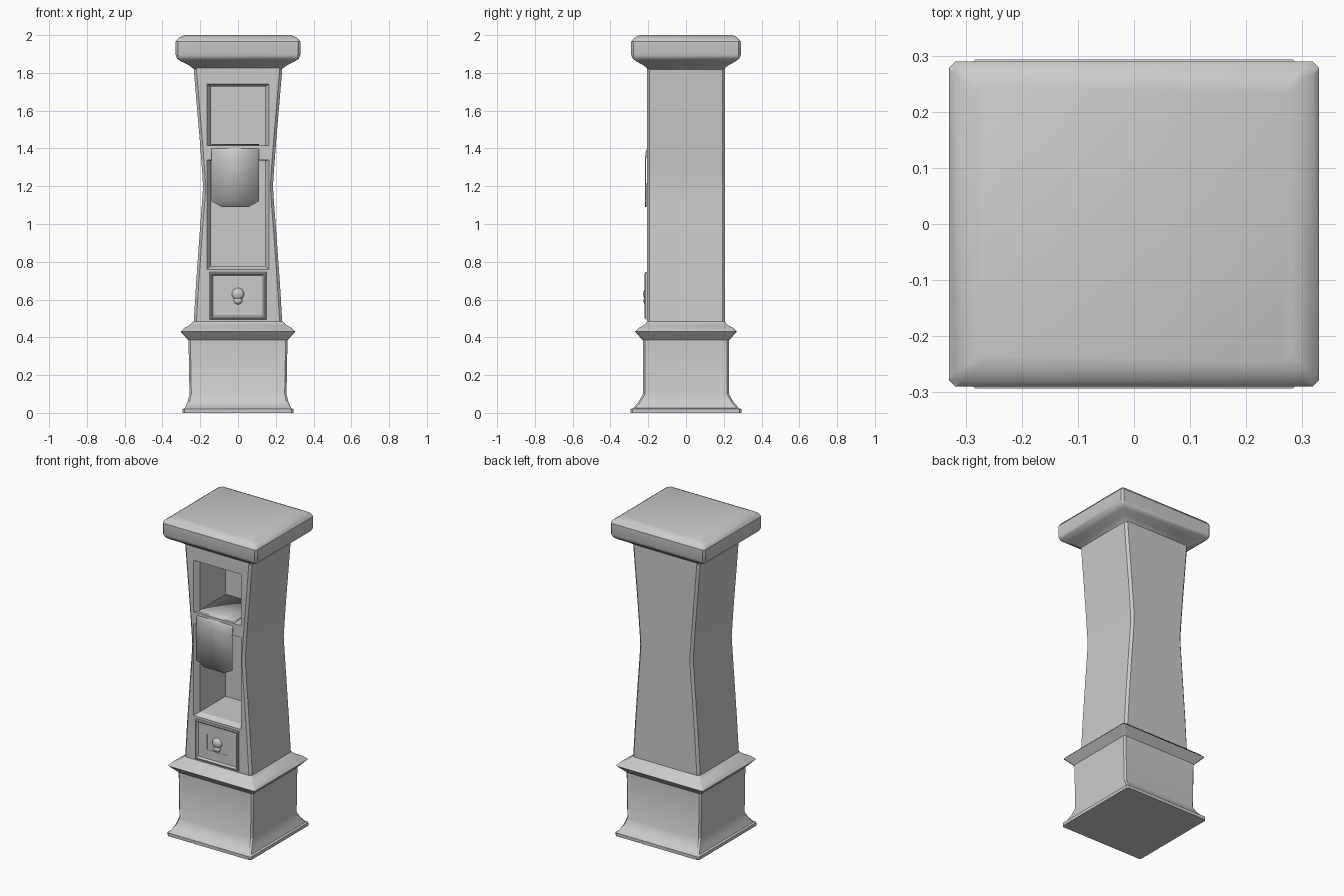
import bpy, bmesh, math

if "Cube" in bpy.data.objects:
    bpy.data.objects.remove(bpy.data.objects["Cube"])


def make(name, verts, faces, smooth=None):
    me = bpy.data.meshes.new(name)
    me.from_pydata(verts, [], faces)
    bm = bmesh.new()
    bm.from_mesh(me)
    bmesh.ops.recalc_face_normals(bm, faces=bm.faces)
    bm.to_mesh(me)
    bm.free()
    ob = bpy.data.objects.new(name, me)
    bpy.context.collection.objects.link(ob)
    if smooth:
        bpy.ops.object.select_all(action='DESELECT')
        ob.select_set(True)
        bpy.context.view_layer.objects.active = ob
        bpy.ops.object.shade_smooth_by_angle(angle=math.radians(smooth))
    return ob


def skin(name, rings, smooth=None):
    """Join equal-length rings of points into a closed solid."""
    n = len(rings[0])
    verts = [p for r in rings for p in r]
    faces = [(i * n + j, i * n + (j + 1) % n, (i + 1) * n + (j + 1) % n, (i + 1) * n + j)
             for i in range(len(rings) - 1) for j in range(n)]
    faces += [tuple(range(n)), tuple(range(len(verts) - n, len(verts)))]
    return make(name, verts, faces, smooth)


def ring_z(hx, hy, z, c):
    """Rectangle with clipped corners at height z."""
    return [(hx, c - hy, z), (hx, hy - c, z), (hx - c, hy, z), (c - hx, hy, z),
            (-hx, hy - c, z), (-hx, c - hy, z), (c - hx, -hy, z), (hx - c, -hy, z)]


def ring_y(hx, z0, z1, y):
    """Upright rectangle at depth y."""
    return [(-hx, y, z0), (hx, y, z0), (hx, y, z1), (-hx, y, z1)]


# Plinth with flared foot and moulding
plinth = [(.293, .293, 0), (.293, .293, .02), (.282, .28, .025), (.267, .25, .06),
          (.257, .228, .1), (.262, .228, .385), (.305, .27, .43), (.285, .25, .45),
          (.255, .22, .465), (.235, .205, .485)]
skin("plinth", [ring_z(x, y, z, .01) for x, y, z in plinth], 30)

# Waisted shaft, pinched only from the sides
waist = [(.235, .47), (.221, .7), (.203, .95), (.19, 1.12), (.185, 1.2),
         (.19, 1.28), (.203, 1.45), (.22, 1.65), (.235, 1.83)]
shaft = skin("shaft", [ring_z(x, .206, z, .014) for x, z in waist])

# Two deep niches with splayed reveals
niches = {"upper": [(.165, 1.415, 1.74, -.26), (.165, 1.415, 1.74, -.206),
                    (.143, 1.415, 1.728, -.175), (.143, 1.415, 1.728, .08)],
          "lower": [(.165, .76, 1.34, -.26), (.165, .76, 1.34, -.206),
                    (.143, .778, 1.335, -.175), (.143, .778, 1.335, .08)]}
for key, rings in niches.items():
    cutter = skin(key + "_niche_cutter", [ring_y(*r) for r in rings])
    mod = shaft.modifiers.new(key + "_niche", 'BOOLEAN')
    mod.operation, mod.solver, mod.object = 'DIFFERENCE', 'EXACT', cutter
    bpy.ops.object.select_all(action='DESELECT')
    shaft.select_set(True)
    bpy.context.view_layer.objects.active = shaft
    bpy.ops.object.modifier_apply(modifier=mod.name)
    bpy.data.objects.remove(cutter)
bpy.ops.object.shade_smooth_by_angle(angle=math.radians(15))

# Cap with cove below and bevelled top
cap = [(.23, .2, 1.815), (.24, .206, 1.825), (.262, .228, 1.842), (.3, .262, 1.86),
       (.322, .282, 1.875), (.33, .29, 1.895), (.33, .29, 1.965), (.318, .278, 1.982),
       (.3, .263, 1.993), (.278, .245, 2)]
skin("cap", [ring_z(x, y, z, .012) for x, y, z in cap], 35)

# Cloth lying on the shelf and hanging over its front edge
drape = [(.079, 1.42, 0), (-.15, 1.42, 0), (-.18, 1.417, 0), (-.2, 1.405, 0),
         (-.211, 1.38, 0), (-.214, 1.34, 0), (-.213, 1.12, 0), (-.213, 1.09, .055)]
verts = [p for y, z, d in drape for p in ((-.14 + d, y, z), (.11 - d, y, z))]
cloth = make("cloth", verts, [(2 * i, 2 * i + 1, 2 * i + 3, 2 * i + 2)
                              for i in range(len(drape) - 1)], 40)
solid = cloth.modifiers.new("thickness", 'SOLIDIFY')
solid.thickness, solid.offset = .006, 0

# Drawer front: raised rim, sunken panel, recessed handle plate
drawer = [(.15, .125, -.19), (.15, .125, -.214), (.146, .121, -.219), (.14, .115, -.219),
          (.132, .107, -.207), (.07, .05, -.207), (.064, .044, -.197)]
skin("drawer", [ring_y(x, .62 - h, .62 + h, y) for x, h, y in drawer])


# Handle: flattened knob with a small hanging drop
def ball(name, r, z, y, sy, sz):
    bpy.ops.mesh.primitive_uv_sphere_add(segments=20, ring_count=12, radius=r,
                                         location=(0, y, z))
    ob = bpy.context.object
    ob.name = name
    ob.scale = (1, sy, sz)
    bpy.ops.object.shade_smooth()


ball("knob", .033, .629, -.202, .75, 1)
ball("knob_drop", .023, .593, -.208, .8, .8)
